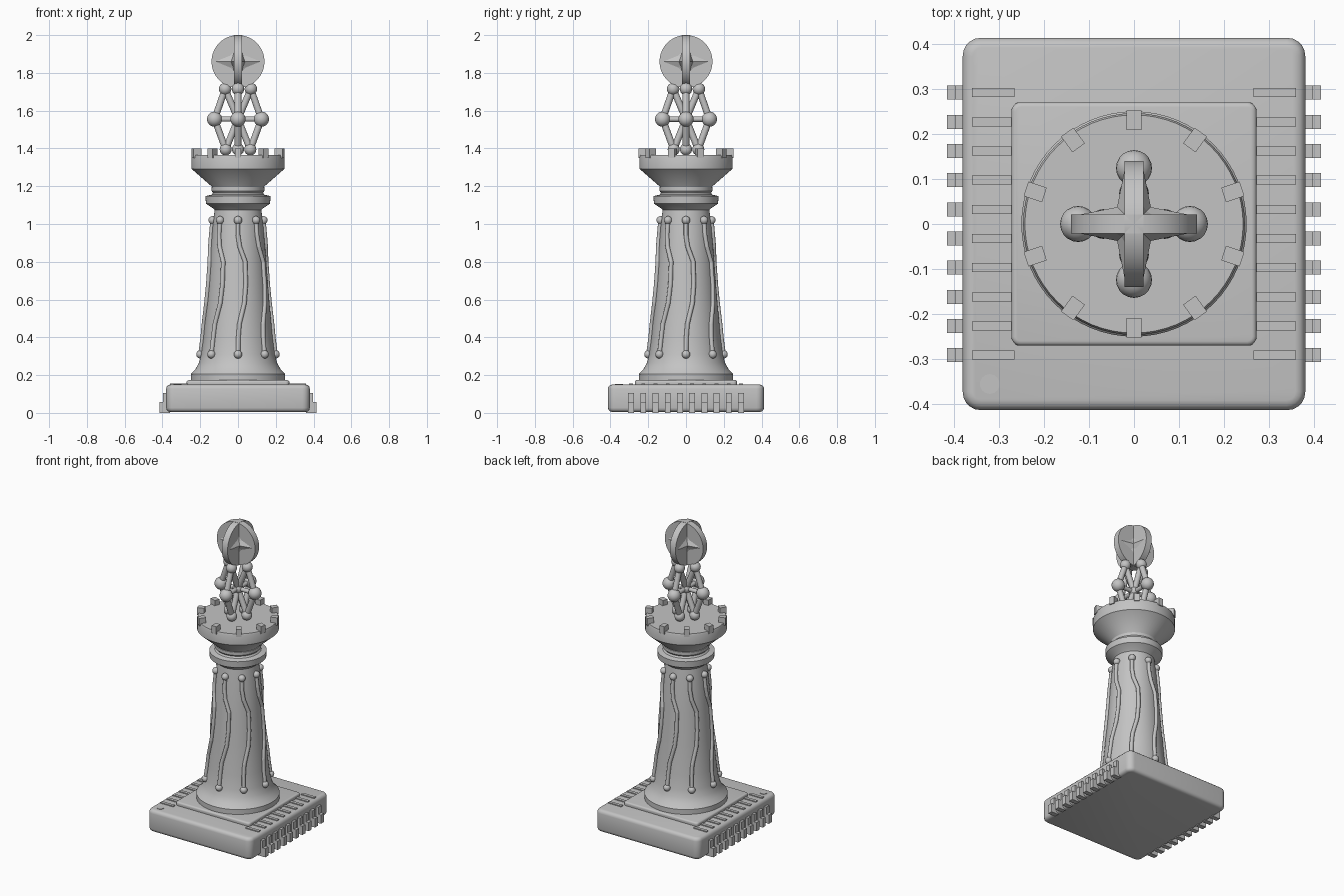
import bpy, bmesh, math
from mathutils import Vector

if "Cube" in bpy.data.objects:
    bpy.data.objects.remove(bpy.data.objects["Cube"])

grey = bpy.data.materials.new("plain grey")
grey.diffuse_color = (0.55, 0.55, 0.55, 1)
grey.use_nodes = True
grey.node_tree.nodes["Principled BSDF"].inputs["Base Color"].default_value = grey.diffuse_color


def make(name, bm, smooth=True):
    bmesh.ops.recalc_face_normals(bm, faces=bm.faces)
    me = bpy.data.meshes.new(name)
    bm.to_mesh(me)
    bm.free()
    me.materials.append(grey)
    ob = bpy.data.objects.new(name, me)
    bpy.context.collection.objects.link(ob)
    if smooth:
        bpy.ops.object.select_all(action='DESELECT')
        bpy.context.view_layer.objects.active = ob
        ob.select_set(True)
        bpy.ops.object.shade_smooth_by_angle(angle=math.radians(35))
    return ob


def box(bm, x0, x1, y0, y1, z0, z1):
    vs = bmesh.ops.create_cube(bm, size=1)["verts"]
    for v in vs:
        v.co = Vector(((x0 + x1) / 2 + v.co.x * (x1 - x0),
                       (y0 + y1) / 2 + v.co.y * (y1 - y0),
                       (z0 + z1) / 2 + v.co.z * (z1 - z0)))
    return vs


def ball(bm, p, r):
    vs = bmesh.ops.create_uvsphere(bm, u_segments=20, v_segments=12, radius=r)["verts"]
    bmesh.ops.translate(bm, verts=vs, vec=p)


def rod(bm, a, b, r):
    a, b = Vector(a), Vector(b)
    d = b - a
    vs = bmesh.ops.create_cone(bm, cap_ends=True, segments=14, radius1=r, radius2=r,
                               depth=d.length)["verts"]
    bmesh.ops.rotate(bm, verts=vs, matrix=Vector((0, 0, 1)).rotation_difference(d).to_matrix())
    bmesh.ops.translate(bm, verts=vs, vec=(a + b) / 2)


def lathe(name, profile, n=64):
    bm = bmesh.new()
    rings = [[bm.verts.new((r * math.cos(2 * math.pi * i / n), r * math.sin(2 * math.pi * i / n), z))
              for i in range(n)] for r, z in profile]
    for a, b in zip(rings, rings[1:]):
        for i in range(n):
            j = (i + 1) % n
            bm.faces.new((a[i], a[j], b[j], b[i]))
    bm.faces.new(rings[0])
    bm.faces.new(rings[-1])
    return make(name, bm)


def slab(name, hx, hy, z0, z1, corner, edge):
    bm = bmesh.new()
    box(bm, -hx, hx, -hy, hy, z0, z1)
    up = [e for e in bm.edges if abs(e.verts[0].co.z - e.verts[1].co.z) > 1e-4]
    bmesh.ops.bevel(bm, geom=up, offset=corner, segments=5, affect='EDGES', profile=0.5)
    rim = [e for e in bm.edges if abs(e.verts[0].co.z - e.verts[1].co.z) < 1e-4]
    bmesh.ops.bevel(bm, geom=rim, offset=edge, segments=3, affect='EDGES', profile=0.5)
    return make(name, bm)


# chip-shaped base and raised plate
slab("base_block", 0.38, 0.413, 0.005, 0.15, 0.04, 0.022)
slab("base_plate", 0.272, 0.27, 0.14, 0.173, 0.02, 0.01)

# pins along both sides, with strips on the top
pins, strips = bmesh.new(), bmesh.new()
for s in (-1, 1):
    for i in range(10):
        y = -0.291 + i * 0.0647
        for bm, x0, x1, w, z0, z1 in ((pins, 0.36, 0.396, 0.0155, 0, 0.105),
                                      (pins, 0.39, 0.415, 0.0155, 0, 0.058),
                                      (strips, 0.265, 0.36, 0.01, 0.14, 0.156)):
            box(bm, min(s * x0, s * x1), max(s * x0, s * x1), y - w, y + w, z0, z1)
make("base_pins", pins, False)
make("base_strips", strips, False)

# corner marker
bm = bmesh.new()
rod(bm, (-0.32, -0.355, 0.14), (-0.32, -0.355, 0.153), 0.022)
make("corner_marker", bm)

# tapered column
column = [(0.25, 0.17), (0.25, 0.205), (0.225, 0.232), (0.207, 0.265), (0.195, 0.31),
          (0.183, 0.4), (0.165, 0.6), (0.15, 0.8), (0.133, 1.0), (0.122, 1.09)]
lathe("column", column)
lathe("collar", [(0.12, 1.07), (0.135, 1.085), (0.17, 1.108), (0.172, 1.148), (0.14, 1.155),
                 (0.132, 1.165), (0.14, 1.175), (0.14, 1.195), (0.12, 1.2)])
lathe("cup", [(0.12, 1.15), (0.135, 1.195), (0.246, 1.292), (0.246, 1.355), (0.242, 1.365)])


def radius_at(z):
    for (r0, z0), (r1, z1) in zip(column, column[1:]):
        if z0 <= z <= z1:
            return r0 + (r1 - r0) * (z - z0) / (z1 - z0)
    return column[-1][0]


# eight bent traces with end beads
traces = bmesh.new()
path = [(0.31, 0), (0.4, 0.01), (0.47, 0.04), (0.58, 0.2), (0.68, 0.255),
        (0.8, 0.25), (0.88, 0.06), (0.94, 0), (1.02, 0)]
for k in range(8):
    a0 = k * math.pi / 4
    pts = []
    for z, da in path:
        r = radius_at(z) + 0.004
        pts.append(Vector((r * math.cos(a0 + da), r * math.sin(a0 + da), z)))
    for a, b in zip(pts, pts[1:]):
        rod(traces, a, b, 0.012)
    for p in pts[1:-1]:
        ball(traces, p, 0.012)
    ball(traces, pts[0], 0.022)
    ball(traces, pts[-1], 0.022)
make("column_traces", traces)

# ten battlements on the rim
bm = bmesh.new()
for k in range(10):
    vs = box(bm, 0.209, 0.252, -0.017, 0.017, 1.35, 1.4)
    a = math.pi / 2 + k * math.pi / 5
    for v in vs:
        x, y = v.co.x, v.co.y
        v.co.x = x * math.cos(a) - y * math.sin(a)
        v.co.y = x * math.sin(a) + y * math.cos(a)
make("battlements", bm, False)

# lattice of balls and rods
bm = bmesh.new()
core = Vector((0, 0, 1.555))
ball(bm, core, 0.032)
for k in range(4):
    d = Vector((math.cos(k * math.pi / 2), math.sin(k * math.pi / 2), 0))
    low, mid, top = (d * r + Vector((0, 0, z)) for r, z in ((0.065, 1.395), (0.124, 1.555), (0.068, 1.715)))
    ball(bm, low, 0.032)
    ball(bm, mid, 0.04)
    ball(bm, top, 0.033)
    for a, b in ((low, mid), (mid, top), (low, core), (top, core)):
        rod(bm, a, b, 0.018)
    rod(bm, mid, core, 0.014)
make("lattice", bm)

# two crossed discs, each with a raised four-point star on both faces
for name, turn in (("disc_front", 0), ("disc_side", math.pi / 2)):
    t = Vector((math.cos(turn), math.sin(turn), 0))
    n = Vector((-t.y, t.x, 0))
    c = Vector((0, 0, 1.86))
    bm = bmesh.new()
    vs = bmesh.ops.create_cone(bm, cap_ends=True, segments=64, radius1=0.14, radius2=0.14,
                               depth=0.042)["verts"]
    bmesh.ops.rotate(bm, verts=vs, matrix=Vector((0, 0, 1)).rotation_difference(n).to_matrix())
    bmesh.ops.translate(bm, verts=vs, vec=c)
    make(name, bm)
    bm = bmesh.new()
    outline = [(0.12, 0), (0.04, 0.032), (0, 0.075), (-0.04, 0.032),
               (-0.12, 0), (-0.04, -0.032), (0, -0.075), (0.04, -0.032)]
    ring = [bm.verts.new(c + t * u + Vector((0, 0, w))) for u, w in outline]
    rims = []
    for s in (-1, 1):
        face = [bm.verts.new(v.co + n * s * 0.021) for v in ring]
        peak = bm.verts.new(c + n * s * 0.045)
        for i in range(8):
            bm.faces.new((face[i], face[(i + 1) % 8], peak))
        rims.append(face)
    for i in range(8):
        j = (i + 1) % 8
        bm.faces.new((rims[0][i], rims[0][j], rims[1][j], rims[1][i]))
    for v in ring:
        bm.verts.remove(v)
    make(name + "_star", bm, False)
